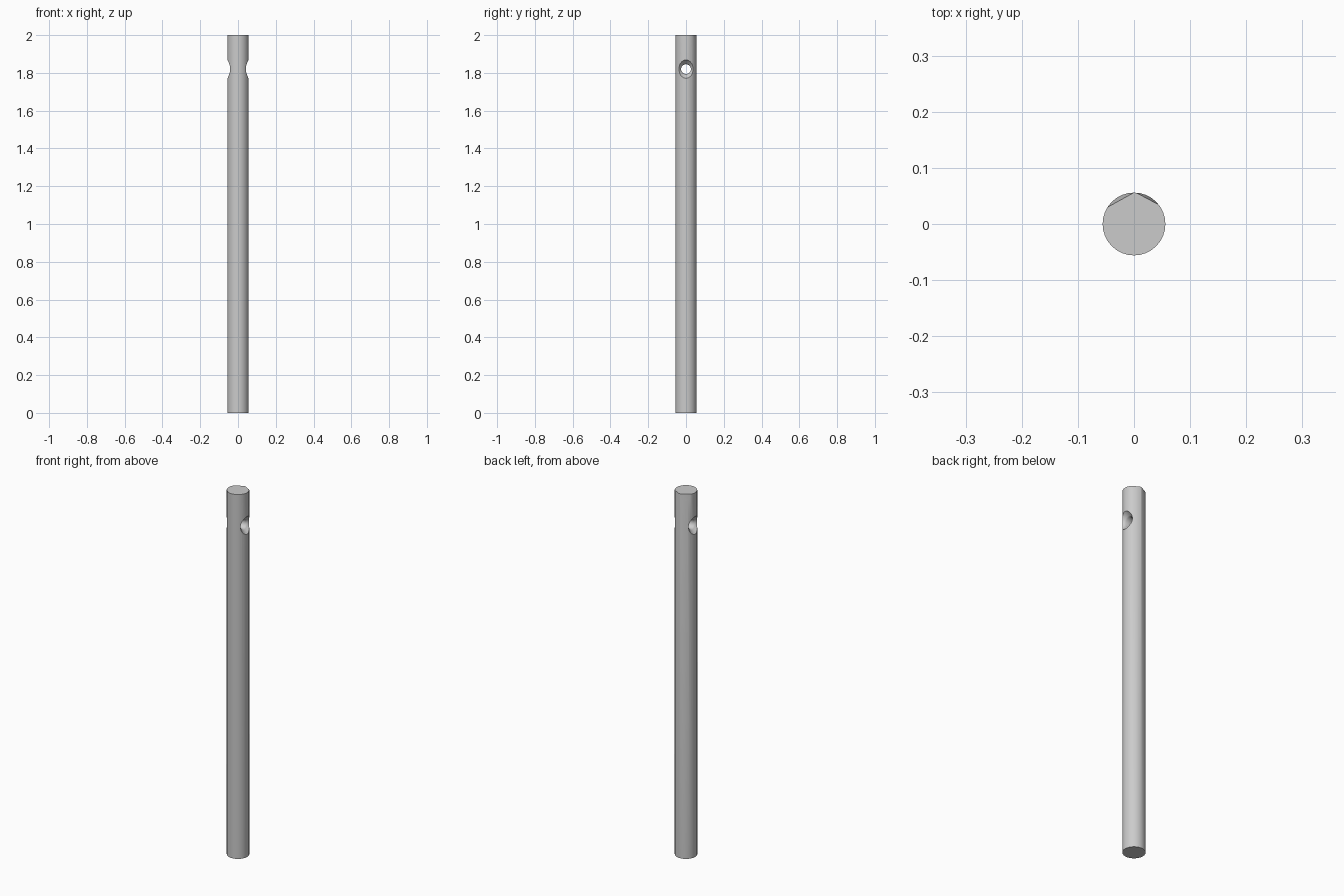
import bpy, bmesh, math
from mathutils import Vector

if "Cube" in bpy.data.objects:
    bpy.data.objects.remove(bpy.data.objects["Cube"])

R, H, HOLE_Z = 0.056, 2.0, 1.82


def add_object(name, bm):
    bmesh.ops.recalc_face_normals(bm, faces=bm.faces)
    me = bpy.data.meshes.new(name)
    bm.to_mesh(me)
    bm.free()
    ob = bpy.data.objects.new(name, me)
    bpy.context.collection.objects.link(ob)
    return ob


# Solid rod with closed ends
bm = bmesh.new()
bmesh.ops.create_cone(bm, cap_ends=True, segments=32, radius1=R, radius2=R, depth=H)
bmesh.ops.translate(bm, verts=bm.verts, vec=(0, 0, H / 2))

# Two worn flats on the back of the top rim
for ang, dist in ((119, 0.049), (62, 0.051)):
    a = math.radians(ang)
    d = Vector((math.cos(a), math.sin(a), 0))
    cut = bmesh.ops.bisect_plane(
        bm, geom=bm.verts[:] + bm.edges[:] + bm.faces[:],
        plane_co=d * dist + Vector((0, 0, H)),
        plane_no=d + Vector((0, 0, 0.17)), clear_outer=True)
    edges = [e for e in cut["geom_cut"] if isinstance(e, bmesh.types.BMEdge)]
    bmesh.ops.holes_fill(bm, edges=edges)
rod = add_object("rod", bm)

# Flared cross hole, revolved around the x axis
half = [(0.03, 0.026), (0.036, 0.031), (0.044, 0.04), (0.06, 0.052)]
profile = [(-x, r) for x, r in reversed(half)] + half
bm = bmesh.new()
N = 24
rings = [[bm.verts.new((x, r * math.cos(2 * math.pi * i / N),
                        HOLE_Z + r * math.sin(2 * math.pi * i / N)))
          for i in range(N)] for x, r in profile]
for a, b in zip(rings, rings[1:]):
    for i in range(N):
        j = (i + 1) % N
        bm.faces.new((a[i], a[j], b[j], b[i]))
bm.faces.new(rings[0])
bm.faces.new(rings[-1])
cutter = add_object("hole_cutter", bm)
cutter.hide_render = True

mod = rod.modifiers.new("cross_hole", 'BOOLEAN')
mod.operation = 'DIFFERENCE'
mod.solver = 'EXACT'
mod.object = cutter
bpy.context.view_layer.objects.active = rod
rod.select_set(True)
bpy.ops.object.modifier_apply(modifier=mod.name)
bpy.data.objects.remove(cutter)
bpy.ops.object.shade_smooth_by_angle(angle=math.radians(40))
